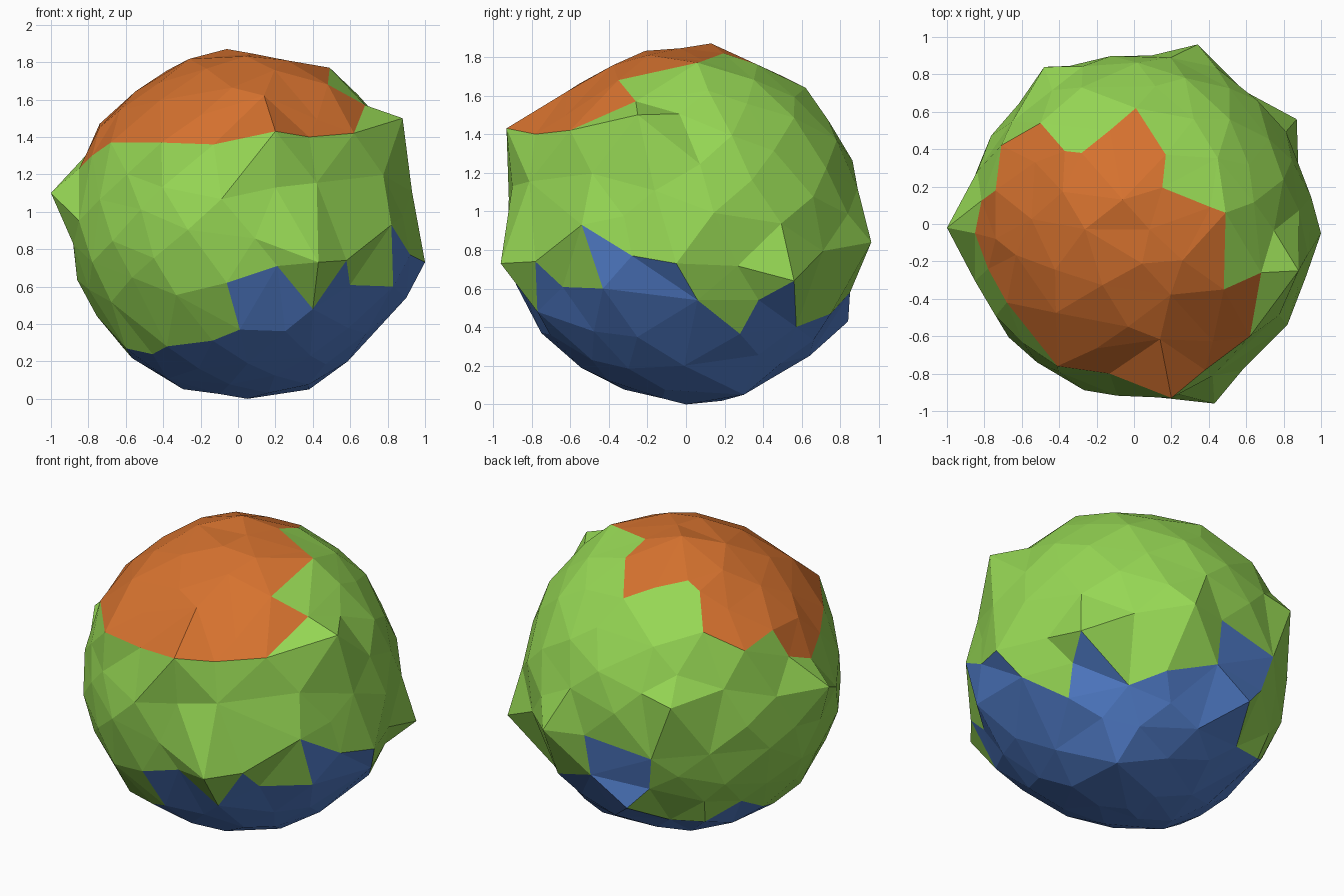
import bpy, bmesh, math, random
from mathutils import Vector

if "Cube" in bpy.data.objects:
    bpy.data.objects.remove(bpy.data.objects["Cube"])

random.seed(4)
CENTRE = Vector((0, 0, 0.93))

# Outline of the orange cap
CAP = [(-.85, -.05, 1.23), (-.74, .18, 1.47), (-.71, .42, 1.42), (-.5, .54, 1.53),
       (-.28, .73, 1.45), (-.37, .39, 1.7), (-.28, .38, 1.74), (-.13, .5, 1.7),
       (.01, .62, 1.64), (.17, .37, 1.76), (.41, .09, 1.78), (.49, .06, 1.77),
       (.48, -.35, 1.68), (.68, -.26, 1.57), (.62, -.6, 1.42), (.38, -.78, 1.4),
       (.2, -.93, 1.43), (-.13, -.8, 1.36), (-.41, -.76, 1.37), (-.68, -.42, 1.37),
       (-.78, -.24, 1.3)]
# Outline of the blue base
BASE = [(-.6, -.3, .27), (-.38, -.55, .28), (.01, -.75, .37), (-.06, -.88, .62),
        (.21, -.9, .71), (.4, -.77, .48), (.58, -.78, .74), (.83, -.43, .6),
        (.82, -.54, .93), (.92, -.28, .77), (.83, -.43, .6), (1, -.05, .73),
        (.9, .06, .54), (.73, .28, .365), (.87, .56, .64), (.38, .75, .47),
        (.08, .85, .58), (.09, .9, .85), (-.345, .845, .79), (-.17, .84, .43),
        (-.5, .52, .31), (-.62, .1, .28)]
# Loose peaks, and the wall under the cap's front tip
PEAKS = [(-1, -.02, 1.1), (.88, -.25, 1.5), (.34, .96, .84), (.43, -.96, .73),
         (-.06, .13, 1.87), (-.48, .84, 1.15), (.2, -.9, 1.13), (.05, 0, 0),
         (.38, .3, .05)]


def flat(p, pole):
    """Stereographic projection seen from the given pole."""
    d = (Vector(p) - CENTRE).normalized()
    k = max(1 + pole * d.z, 1e-4)
    return d.x / k, d.y / k


def inside(p, outline, pole):
    x, y = flat(p, pole)
    pts = [flat(q, pole) for q in outline]
    hit = False
    for (ax, ay), (bx, by) in zip(pts, pts[1:] + pts[:1]):
        if (ay > y) != (by > y) and x < ax + (y - ay) * (bx - ax) / (by - ay):
            hit = not hit
    return hit


# Even filler points over the sphere, kept clear of the landmark points
points = [Vector(p) - CENTRE for p in dict.fromkeys(CAP + BASE + PEAKS)]
marks = [p.normalized() for p in points]
COUNT = 165
for i in range(COUNT):
    z = 1 - (2 * i + 1) / COUNT
    a = i * math.pi * (3 - math.sqrt(5))
    r = math.sqrt(1 - z * z)
    d = Vector((r * math.cos(a), r * math.sin(a), z))
    d = (d + Vector([random.uniform(-.04, .04) for _ in range(3)])).normalized()
    if min((d - m).length for m in marks) > 0.18:
        radius = 0.925 + 0.025 * d.x + random.uniform(-.012, .012)
        points.append(d * min(radius, 0.92 / max(abs(d.z), .01)))

# Triangulate on the unit sphere, then push each point to its real distance
bm = bmesh.new()
where = {}
for p in points:
    where[bm.verts.new(p.normalized())] = p
bmesh.ops.convex_hull(bm, input=list(bm.verts))
for v, p in where.items():
    v.co = p + CENTRE
bmesh.ops.recalc_face_normals(bm, faces=bm.faces)

# Colours by region: green middle, orange cap, blue base
for f in bm.faces:
    c = CENTRE + sum((where[v].normalized() for v in f.verts), Vector())
    if c.z > CENTRE.z and inside(c, CAP, 1):
        f.material_index = 1
    elif inside(c, BASE, -1):
        f.material_index = 2

low = min(v.co.z for v in bm.verts)
bmesh.ops.translate(bm, verts=bm.verts, vec=(0, 0, -low))
mesh = bpy.data.meshes.new("lumpy_ball")
bm.to_mesh(mesh)
bm.free()
for name, col in (("green", (.305, .68, .089, 1)), ("orange", (.67, .168, .028, 1)),
                  ("blue", (.084, .209, .6, 1))):
    mat = bpy.data.materials.new(name)
    mat.diffuse_color = col
    mat.use_nodes = True
    mat.node_tree.nodes["Principled BSDF"].inputs["Base Color"].default_value = mat.diffuse_color
    mesh.materials.append(mat)
bpy.context.collection.objects.link(bpy.data.objects.new("lumpy_ball", mesh))
